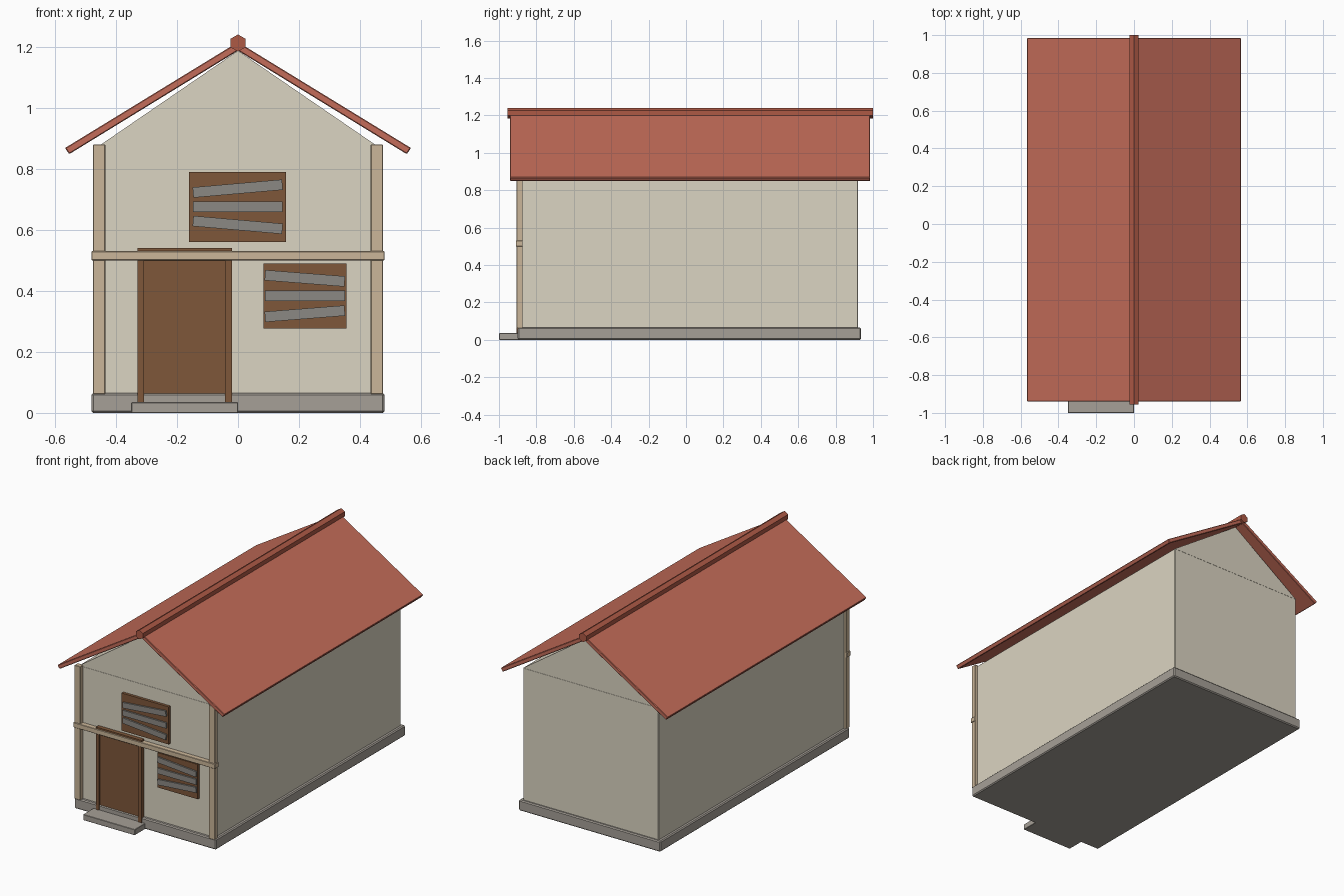
import bpy, bmesh, math
from mathutils import Vector

if "Cube" in bpy.data.objects:
    bpy.data.objects.remove(bpy.data.objects["Cube"])


def material(name, *rgb):
    m = bpy.data.materials.new(name)
    m.diffuse_color = (*rgb, 1)
    m.use_nodes = True
    m.node_tree.nodes["Principled BSDF"].inputs["Base Color"].default_value = m.diffuse_color
    return m


PLASTER = material("plaster", .71, .66, .54)
ROOF = material("roof_tile", .55, .15, .10)
RIDGE = material("ridge_tile", .42, .10, .06)
DARK = material("dark_wood", .21, .095, .042)
PALE = material("pale_wood", .60, .47, .32)
STONE = material("stone", .38, .35, .31)
BOARD = material("weathered_board", .26, .25, .23)


def finish(ob, mat, bevel):
    ob.data.materials.append(mat)
    if bevel:
        b = ob.modifiers.new("bevel", "BEVEL")
        b.width, b.segments = bevel, 1
    return ob


def box(name, x, y, z, mat, bevel=0.0, tilt=0.0):
    """Box from (min, max) ranges, optionally tilted about y."""
    bm = bmesh.new()
    bmesh.ops.create_cube(bm, size=1)
    bmesh.ops.scale(bm, verts=bm.verts, vec=(x[1] - x[0], y[1] - y[0], z[1] - z[0]))
    me = bpy.data.meshes.new(name)
    bm.to_mesh(me)
    bm.free()
    ob = bpy.data.objects.new(name, me)
    bpy.context.collection.objects.link(ob)
    ob.location = [sum(r) / 2 for r in (x, y, z)]
    ob.rotation_euler.y = -math.radians(tilt)
    return finish(ob, mat, bevel)


def prism(name, profile, y, mat, bevel=0.0):
    """Extrude an x-z profile along y."""
    bm = bmesh.new()
    face = bm.faces.new([bm.verts.new((px, y[0], pz)) for px, pz in profile])
    ext = bmesh.ops.extrude_face_region(bm, geom=[face])
    verts = [v for v in ext["geom"] if isinstance(v, bmesh.types.BMVert)]
    bmesh.ops.translate(bm, verts=verts, vec=Vector((0, y[1] - y[0], 0)))
    bmesh.ops.recalc_face_normals(bm, faces=bm.faces)
    me = bpy.data.meshes.new(name)
    bm.to_mesh(me)
    bm.free()
    ob = bpy.data.objects.new(name, me)
    bpy.context.collection.objects.link(ob)
    return finish(ob, mat, bevel)


# Base, step and walls
box("foundation", (-.48, .48), (-.90, .935), (0, .065), STONE, .006)
box("doorstep", (-.35, 0), (-1.0, -.87), (0, .035), STONE, .002)
box("walls", (-.46, .46), (-.88, .92), (.06, .875), PLASTER, .004)
prism("gable", [(-.46, .872), (.46, .872), (0, 1.187)], (-.88, .92), PLASTER)

# Roof slopes and hexagonal ridge
for side, s in (("left", -1), ("right", 1)):
    prism(f"roof_{side}", [(0, 1.187), (.553 * s, .848), (.567 * s, .868), (0, 1.215)],
          (-.94, .985), ROOF, .003)
hexagon = [(.028 * math.sin(i * math.pi / 3), 1.212 + .028 * math.cos(i * math.pi / 3))
           for i in range(6)]
prism("ridge_cap", hexagon, (-.955, 1.0), RIDGE)

# Corner posts and cross beam
for side, x in (("left", (-.475, -.435)), ("right", (.435, .475))):
    box(f"post_{side}", x, (-.905, -.873), (.062, .88), PALE, .002)
box("cross_beam", (-.48, .48), (-.91, -.873), (.50, .53), PALE, .002)

# Door with frame
box("door", (-.31, -.04), (-.895, -.875), (.033, .51), DARK)
box("jamb_left", (-.33, -.308), (-.905, -.873), (.033, .50), DARK)
box("jamb_right", (-.043, -.02), (-.905, -.873), (.033, .50), DARK)
box("door_lintel", (-.33, -.02), (-.905, -.873), (.50, .54), DARK)

# Boarded windows: panel plus three planks each
windows = (
    ("upper", (-.16, .158), (.56, .79), .147, ((.735, 5), (.675, 0), (.616, -5))),
    ("lower", (.083, .355), (.277, .49), .131, ((.441, -4.5), (.384, 0), (.325, 4.5))),
)
for name, x, z, half, planks in windows:
    box(f"window_{name}", x, (-.897, -.873), z, DARK)
    cx = sum(x) / 2
    for i, (pz, tilt) in enumerate(planks):
        box(f"plank_{name}_{i + 1}", (cx - half, cx + half), (-.907, -.895),
            (pz - .017, pz + .017), BOARD, 0, tilt)
